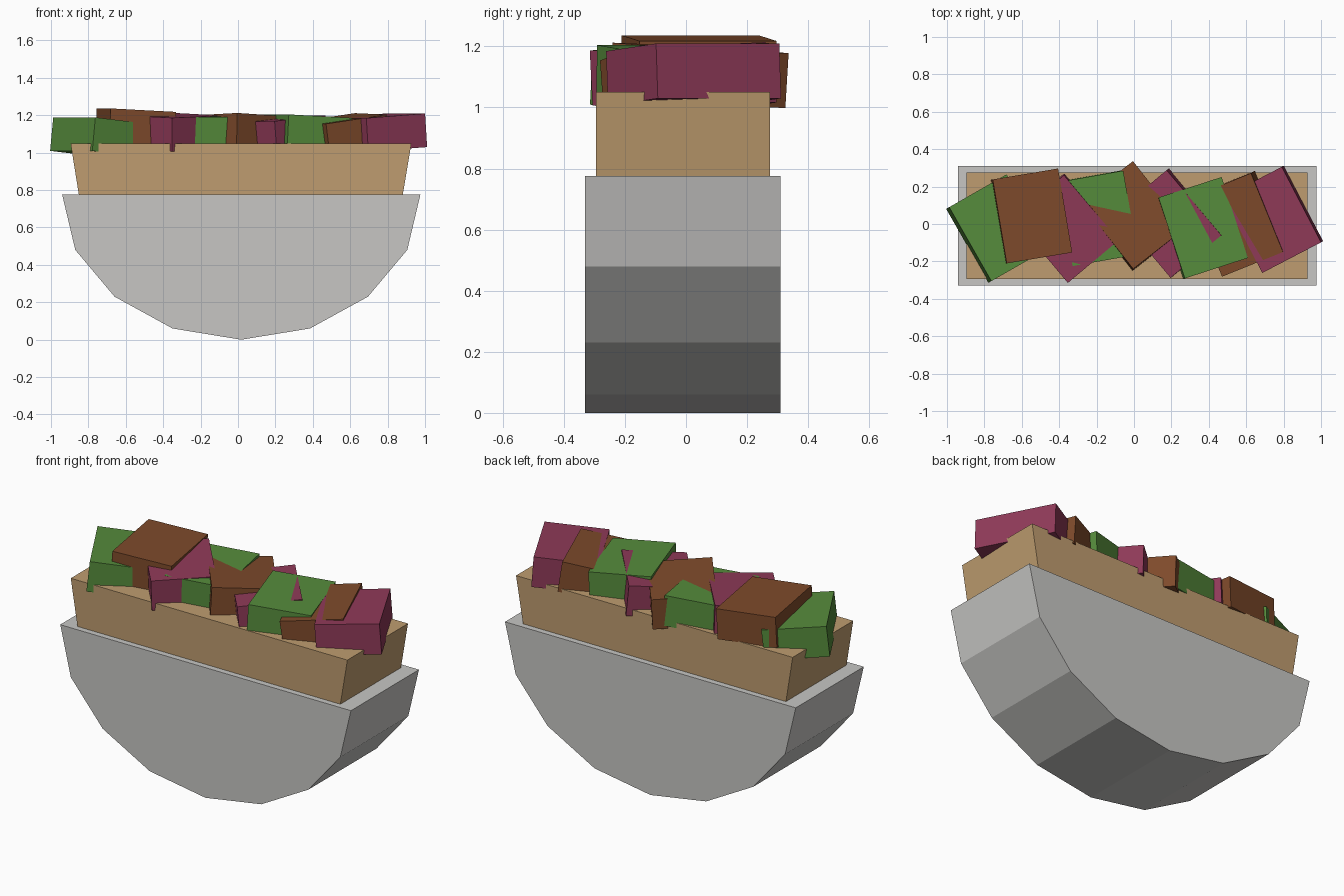
import bpy, bmesh, math
from mathutils import Euler, Vector

if "Cube" in bpy.data.objects:
    bpy.data.objects.remove(bpy.data.objects["Cube"])


def material(name, rgb):
    m = bpy.data.materials.new(name)
    m.diffuse_color = (*rgb, 1)
    m.use_nodes = True
    m.node_tree.nodes["Principled BSDF"].inputs["Base Color"].default_value = m.diffuse_color
    return m


GREY = material("pale grey", (0.57, 0.565, 0.55))
TAN = material("tan", (0.52, 0.335, 0.16))
GREEN = material("leaf green", (0.093, 0.262, 0.045))
BROWN = material("brown", (0.209, 0.069, 0.024))
RED = material("beet red", (0.275, 0.042, 0.098))


def finish(name, bm, mat):
    bmesh.ops.recalc_face_normals(bm, faces=bm.faces)
    me = bpy.data.meshes.new(name)
    bm.to_mesh(me)
    bm.free()
    me.materials.append(mat)
    ob = bpy.data.objects.new(name, me)
    bpy.context.collection.objects.link(ob)
    return ob


def prism(name, profile, y0, y1, mat):
    """Extrude an x/z profile from y0 to y1."""
    bm = bmesh.new()
    face = bm.faces.new([bm.verts.new((x, y0, z)) for x, z in profile])
    ext = bmesh.ops.extrude_face_region(bm, geom=[face])
    verts = [v for v in ext["geom"] if isinstance(v, bmesh.types.BMVert)]
    bmesh.ops.translate(bm, vec=(0, y1 - y0, 0), verts=verts)
    return finish(name, bm, mat)


SIZE = Vector((0.355, 0.455, 0.18))


def chunk(name, mat, top, rx, ry, yaw):
    """Tilted block placed by the centre of its top face."""
    bm = bmesh.new()
    bmesh.ops.create_cube(bm, size=1)
    bmesh.ops.scale(bm, vec=SIZE, verts=bm.verts)
    bmesh.ops.translate(bm, vec=(0, 0, -SIZE.z / 2), verts=bm.verts)
    ob = finish(name, bm, mat)
    ob.location = top
    ob.rotation_euler = Euler([math.radians(a) for a in (rx, ry, yaw)])
    return ob


# Half-round shell
half = [(-0.94, 0.775), (-0.87, 0.48), (-0.66, 0.23), (-0.35, 0.06), (0.017, 0.0),
        (0.385, 0.06), (0.695, 0.23), (0.905, 0.48), (0.975, 0.775)]
prism("shell", half, -0.33, 0.31, GREY)

# Filling slab standing out of the shell
prism("filling", [(-0.85, 0.77), (0.88, 0.77), (0.927, 1.05), (-0.895, 1.05)],
      -0.295, 0.275, TAN)

# Topping blocks: name, colour, top centre, tilt x, tilt y, yaw
blocks = [
    ("green_chunk_left", GREEN, (-0.722, -0.02, 1.170), 0, 6, 29.7),
    ("brown_chunk_left", BROWN, (-0.543, 0.043, 1.227), 0, 3, 9.5),
    ("red_chunk_left", RED, (-0.364, -0.027, 1.200), 2, -2, 40),
    ("green_chunk_middle", GREEN, (-0.193, 0.03, 1.195), 1, 0, 10),
    ("brown_chunk_middle", BROWN, (-0.005, 0.048, 1.195), -2, 3, 38),
    ("red_chunk_middle", RED, (0.185, 0.0, 1.182), -0.5, -5, 40),
    ("green_chunk_right", GREEN, (0.37, -0.02, 1.195), 0, 3, 18),
    ("brown_chunk_right", BROWN, (0.548, -0.005, 1.1825), 1, -8, 22),
    ("red_chunk_right", RED, (0.738, 0.022, 1.197), 0, -4, 27.5),
]
for b in blocks:
    chunk(*b)
